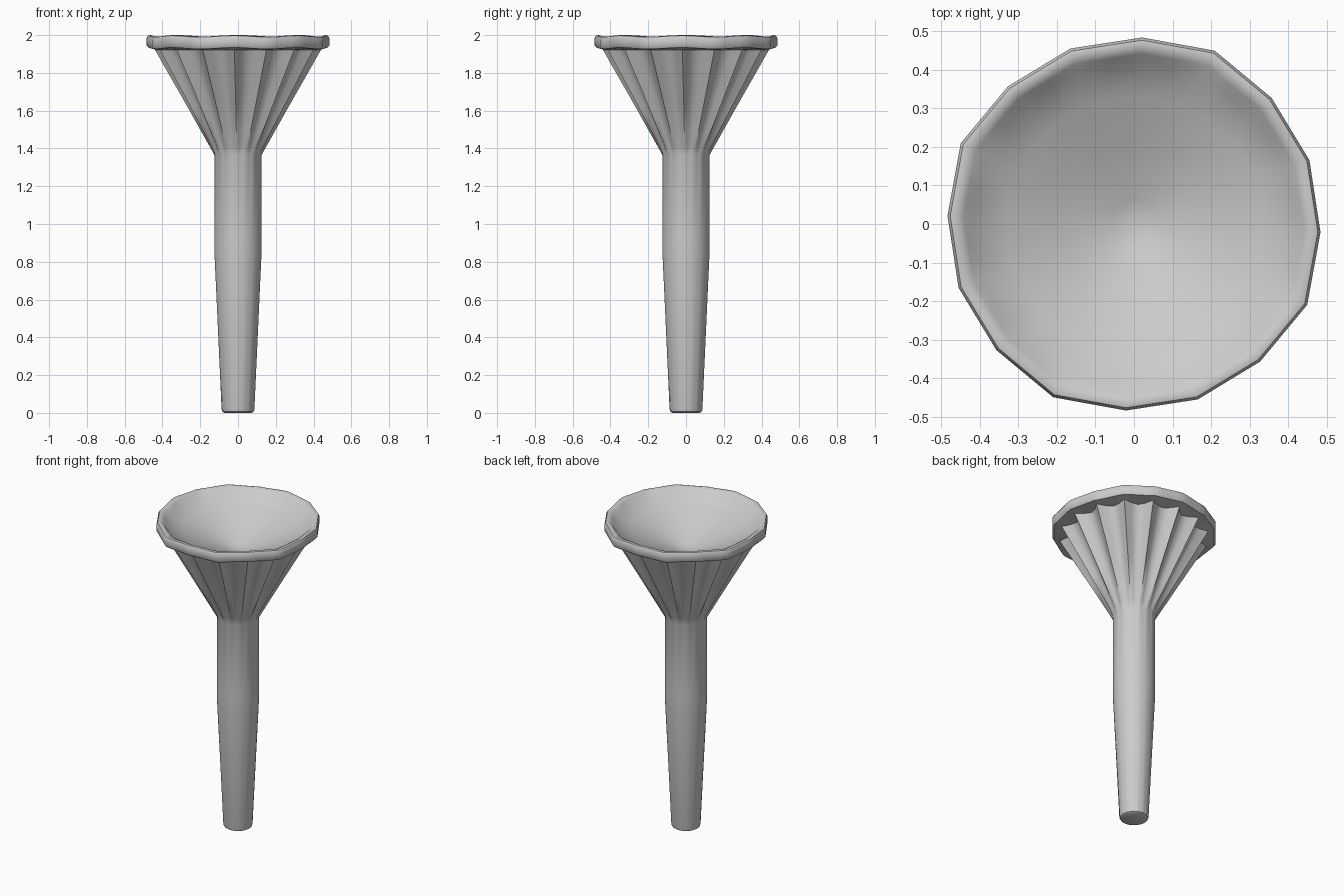
import bpy, bmesh, math

if "Cube" in bpy.data.objects:
    bpy.data.objects.remove(bpy.data.objects["Cube"])

SIDES = 16
SUB = 4                   # columns per flute
COLS = SIDES * SUB
TURN = math.radians(-2.5)
HALF = math.pi / SIDES

# Profile from bottom to cup: radius, height, section, rim wave
# section: "round", "chord" (16-sided) or a number = scallop depth
PROFILE = [
    (0.070, 0.000, "chord", 0),
    (0.083, 0.007, "chord", 0),
    (0.087, 0.022, "chord", 0),
    (0.124, 0.830, "round", 0),
    (0.125, 0.900, "round", 0),
    (0.125, 1.365, "round", 0),
    (0.151, 1.412, 0.09, 0),         # fluted flare
    (0.265, 1.615, 0.14, 0),
    (0.440, 1.922, 0.15, 0),
    (0.450, 1.930, "chord", 0.005),  # rolled rim
    (0.476, 1.934, "chord", 0.008),
    (0.484, 1.946, "chord", 0.008),
    (0.484, 1.984, "chord", 0.008),
    (0.477, 1.997, "chord", 0.008),
    (0.464, 2.000, "chord", 0.008),
    (0.442, 1.988, "chord", 0.006),
    (0.420, 1.962, "round", 0),      # cup
    (0.330, 1.918, "round", 0),
    (0.200, 1.860, "round", 0),
    (0.060, 1.803, "round", 0),
]


def factor(i, section):
    t = (i % SUB) / SUB
    if section == "round":
        return 1.0
    if section == "chord":
        return math.cos(HALF) / math.cos(HALF * (2 * t - 1))
    return 1 - section * math.sin(math.pi * t)


def ring(bm, r, z, section, wave):
    verts = []
    for i in range(COLS):
        side = i / SUB
        a = TURN + 2 * math.pi * i / COLS
        k = r * factor(i, section)
        if wave:   # four corners of the rim stick out slightly
            d = abs((side % 4) - 3)
            k *= 1 + 0.024 * max(0, 1 - d)
        drop = wave * (1 - math.cos(side * math.pi)) / 2
        verts.append(bm.verts.new((k * math.cos(a), k * math.sin(a), z - drop)))
    return verts


bm = bmesh.new()
rings = [ring(bm, *p) for p in PROFILE]
for lo, hi in zip(rings, rings[1:]):
    for i in range(COLS):
        j = (i + 1) % COLS
        bm.faces.new((lo[i], lo[j], hi[j], hi[i]))

# Close the foot and the centre of the cup
bm.faces.new(rings[0][::-1])
centre = bm.verts.new((0, 0, 1.79))
for i in range(COLS):
    bm.faces.new((rings[-1][i], rings[-1][(i + 1) % COLS], centre))
bmesh.ops.recalc_face_normals(bm, faces=bm.faces)

mesh = bpy.data.meshes.new("fluted_tee")
bm.to_mesh(mesh)
bm.free()
tee = bpy.data.objects.new("fluted_tee", mesh)
bpy.context.collection.objects.link(tee)
bpy.context.view_layer.objects.active = tee
tee.select_set(True)
bpy.ops.object.shade_smooth_by_angle(angle=math.radians(45))
